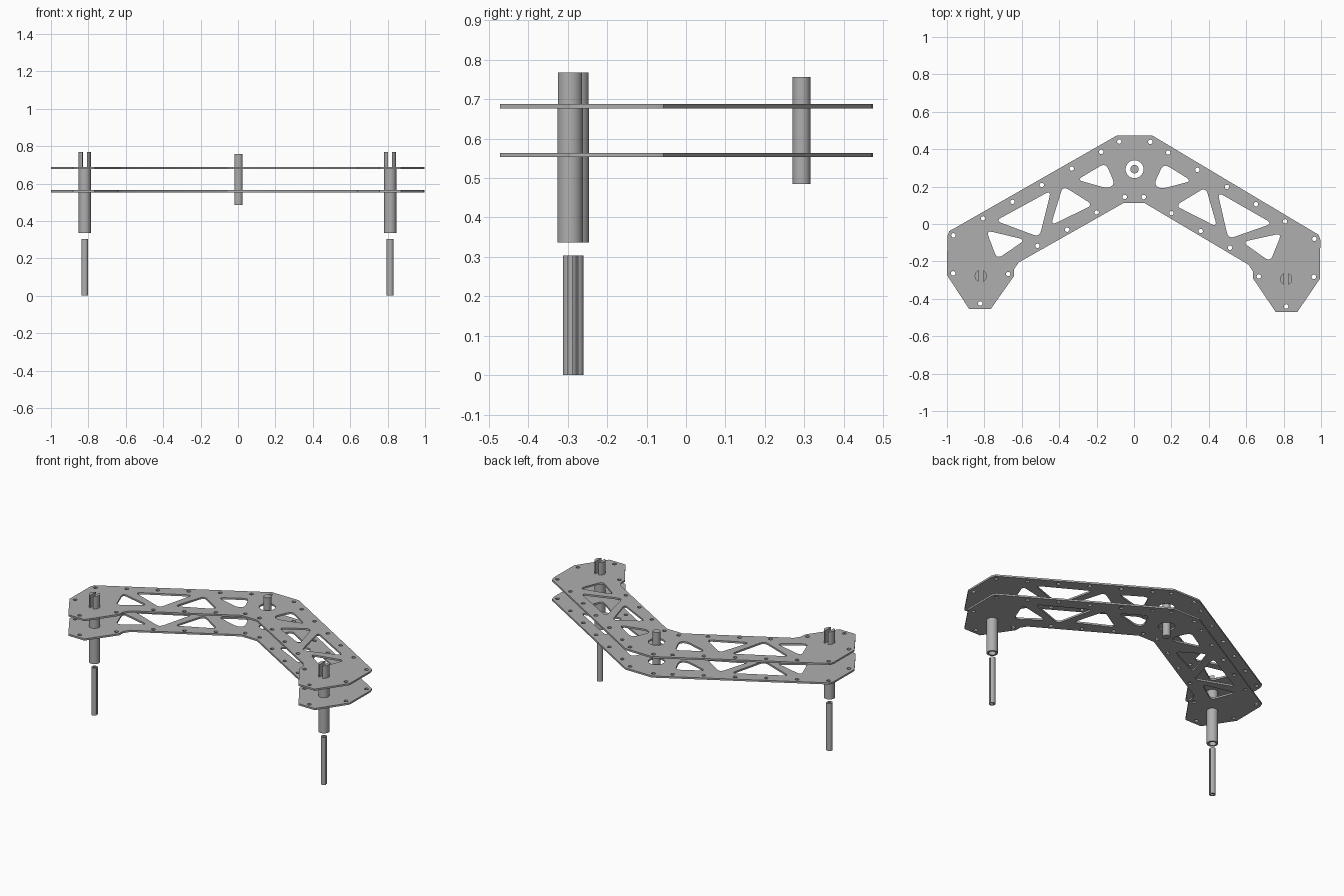
import bpy
import bmesh
import math
from mathutils import Vector

cube = bpy.data.objects.get("Cube")
if cube:
    bpy.data.objects.remove(cube, do_unlink=True)

TWIST = -0.0098  # the whole frame is turned very slightly about z

metal = bpy.data.materials.new("light_grey_metal")
metal.use_nodes = True
grey = (0.43, 0.43, 0.43, 1)
metal.diffuse_color = grey
metal.node_tree.nodes["Principled BSDF"].inputs["Base Color"].default_value = grey


def arc(cx, cy, r, start=0.0, end=math.tau, count=32):
    """Points along an arc; a full turn leaves out the repeated last point."""
    full = abs(end - start - math.tau) < 1e-6
    steps = count if full else count - 1
    return [(cx + r * math.cos(start + (end - start) * i / steps),
             cy + r * math.sin(start + (end - start) * i / steps)) for i in range(count)]


def rounded(points, radius, steps=5):
    """Replace every corner of a polygon by a small curve."""
    result = []
    for i, p in enumerate(points):
        here = Vector(p)
        before = Vector(points[i - 1]) - here
        after = Vector(points[(i + 1) % len(points)]) - here
        a = here + before.normalized() * min(radius, before.length * 0.45)
        b = here + after.normalized() * min(radius, after.length * 0.45)
        for k in range(steps + 1):
            t = k / steps
            q = a * (1 - t) ** 2 + here * 2 * t * (1 - t) + b * t ** 2
            result.append((q.x, q.y))
    return result


def flip(points):
    return [(-x, y) for x, y in points]


def extrude(name, loops, bottom, top):
    """Fill flat loops (inner loops become holes) and give them height."""
    curve = bpy.data.curves.new(name, "CURVE")
    curve.dimensions = "2D"
    curve.fill_mode = "BOTH"
    curve.extrude = (top - bottom) / 2
    for loop in loops:
        spline = curve.splines.new("POLY")
        spline.points.add(len(loop) - 1)
        for point, (x, y) in zip(spline.points, loop):
            point.co = (x, y, 0, 1)
        spline.use_cyclic_u = True
    obj = bpy.data.objects.new(name, curve)
    bpy.context.collection.objects.link(obj)
    bpy.ops.object.select_all(action="DESELECT")
    obj.select_set(True)
    bpy.context.view_layer.objects.active = obj
    bpy.ops.object.convert(target="MESH")
    obj = bpy.context.object
    bm = bmesh.new()
    bm.from_mesh(obj.data)
    bmesh.ops.remove_doubles(bm, verts=bm.verts, dist=0.00005)
    bmesh.ops.recalc_face_normals(bm, faces=bm.faces)
    bm.to_mesh(obj.data)
    bm.free()
    obj.data.materials.clear()
    obj.data.materials.append(metal)
    obj.location.z = (bottom + top) / 2
    obj.rotation_euler.z = TWIST
    bpy.ops.object.shade_smooth_by_angle(angle=math.radians(30))
    return obj


# Plate outline: one half, then its mirror image
half = [(.095, .473), (.965, -.035), (.987, -.047), (.997, -.075), (.997, -.283),
        (.877, -.463), (.762, -.463), (.64, -.286), (.64, -.25), (.615, -.212), (.056, .112)]
outline = half + flip(half)[::-1]

# Truss windows and bolt holes of one arm
windows = [
    [(.79, -.042), (.58, -.09), (.73, -.195)],
    [(.74, .01), (.445, .175), (.505, -.075)],
    [(.382, .2), (.445, -.012), (.22, .1)],
    [(.307, .233), (.155, .325), (.105, .215), (.14, .188)],
]
bolts = [(.083, .44), (.179, .384), (.336, .293), (.495, .203), (.651, .112), (.807, .022),
         (.965, -.07), (.964, -.273), (.818, -.433), (.67, -.274), (.515, -.122),
         (.357, -.034), (.2, .06), (.051, .144)]
arm_cuts = [rounded(w, .035) for w in windows] + [arc(x, y, .012, count=12) for x, y in bolts]

BACK_Y = .293
loops = [outline, arc(0, BACK_Y, .048)]
for cut in arm_cuts:
    loops += [cut, flip(cut)]

# Two identical plates
extrude("lower_plate", loops, .553, .564)
extrude("upper_plate", loops, .677, .688)

# Back rod standing free in the large hole
extrude("back_rod", [arc(0, BACK_Y, .0225)], .485, .757)

# Front posts: hollow sleeve, solid middle, two prongs and a slit pin below
POST_X, POST_Y, POST_R = .8165, -.286, .0325
SLOT = math.acos(.011 / POST_R)
for side, sx in (("left", 1), ("right", -1)):
    x = sx * POST_X
    extrude(side + "_post_sleeve",
            [arc(x, POST_Y, POST_R), arc(x, POST_Y, .021)], .336, .56)
    extrude(side + "_post_core", [arc(x, POST_Y, POST_R)], .56, .688)
    prongs = [arc(x, POST_Y, POST_R, mid - SLOT, mid + SLOT, 14) for mid in (0, math.pi)]
    extrude(side + "_post_prongs", prongs, .688, .768)
    gap = .3
    outer = arc(x, POST_Y, .0185, gap, math.tau - gap)
    inner = arc(x, POST_Y, .009, gap * 2, math.tau - gap * 2, 20)
    extrude(side + "_slit_pin", [outer + inner[::-1]], 0, .303)
